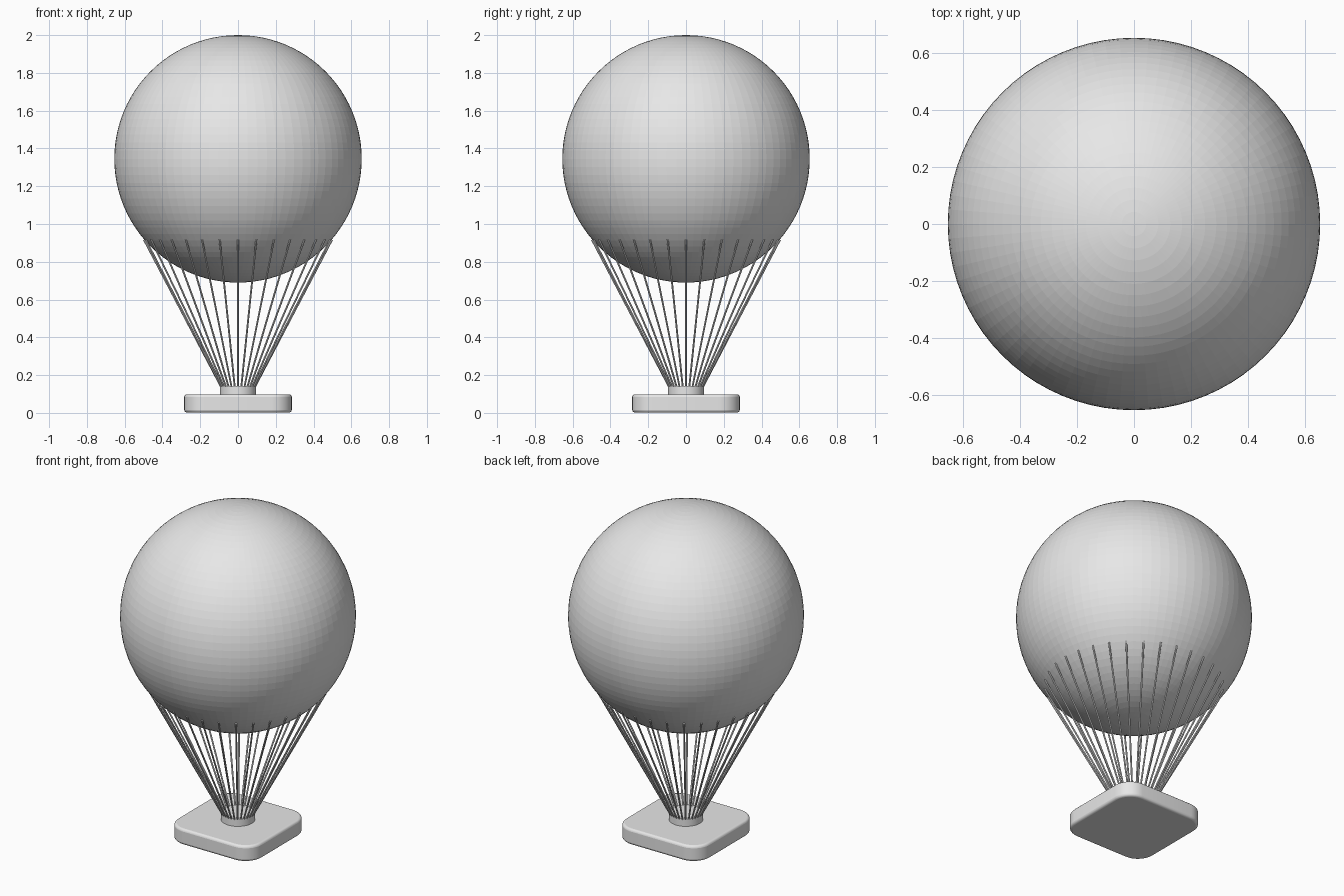
import bpy
import bmesh
from math import cos, sin, tau, radians
from mathutils import Vector

cube = bpy.data.objects.get("Cube")
if cube:
    bpy.data.objects.remove(cube, do_unlink=True)

grey = bpy.data.materials.new("plain grey")
grey.use_nodes = True
colour = (0.8, 0.8, 0.8, 1)
grey.diffuse_color = colour
grey.node_tree.nodes["Principled BSDF"].inputs["Base Color"].default_value = colour


def add_object(name, bm):
    mesh = bpy.data.meshes.new(name)
    bm.to_mesh(mesh)
    bm.free()
    mesh.materials.append(grey)
    obj = bpy.data.objects.new(name, mesh)
    bpy.context.collection.objects.link(obj)
    return obj


def add_rod(bm, start, end, radius, sides):
    axis = end - start
    turn = axis.to_track_quat("Z", "Y").to_matrix().to_4x4()
    turn.translation = (start + end) / 2
    bmesh.ops.create_cone(bm, cap_ends=True, segments=sides, radius1=radius,
                          radius2=radius, depth=axis.length, matrix=turn)


# Balloon envelope, finely faceted
bm = bmesh.new()
bmesh.ops.create_uvsphere(bm, u_segments=80, v_segments=48, radius=0.655)
balloon = add_object("balloon", bm)
balloon.location.z = 1.345

# Ring of ropes fanning out from the hub to the balloon
bm = bmesh.new()
ROPES = 32
for i in range(ROPES):
    a = tau * i / ROPES
    out = Vector((cos(a), sin(a), 0))
    add_rod(bm, out * 0.088 + Vector((0, 0, 0.135)),
            out * 0.498 + Vector((0, 0, 0.917)), 0.005, 8)
add_object("ropes", bm)

# Round hub that gathers the ropes
bm = bmesh.new()
add_rod(bm, Vector((0, 0, 0.09)), Vector((0, 0, 0.143)), 0.095, 32)
hub = add_object("rope_hub", bm)

# Square platform with rounded corners and softened rims
bm = bmesh.new()
bmesh.ops.create_cube(bm, size=1)
bmesh.ops.scale(bm, vec=(0.57, 0.57, 0.096), verts=bm.verts)
corners = [e for e in bm.edges if abs(e.verts[0].co.z - e.verts[1].co.z) > 0.05]
bmesh.ops.bevel(bm, geom=corners, offset=0.11, segments=8, profile=0.5,
                affect="EDGES")
platform = add_object("platform", bm)
platform.location.z = 0.05
rim = platform.modifiers.new("soft rim", "BEVEL")
rim.width = 0.014
rim.segments = 3
rim.limit_method = "ANGLE"
rim.angle_limit = radians(40)

# Smooth shading on the hub and platform only
for obj in (hub, platform):
    bpy.ops.object.select_all(action="DESELECT")
    obj.select_set(True)
    bpy.context.view_layer.objects.active = obj
    bpy.ops.object.shade_smooth_by_angle(angle=radians(40))
